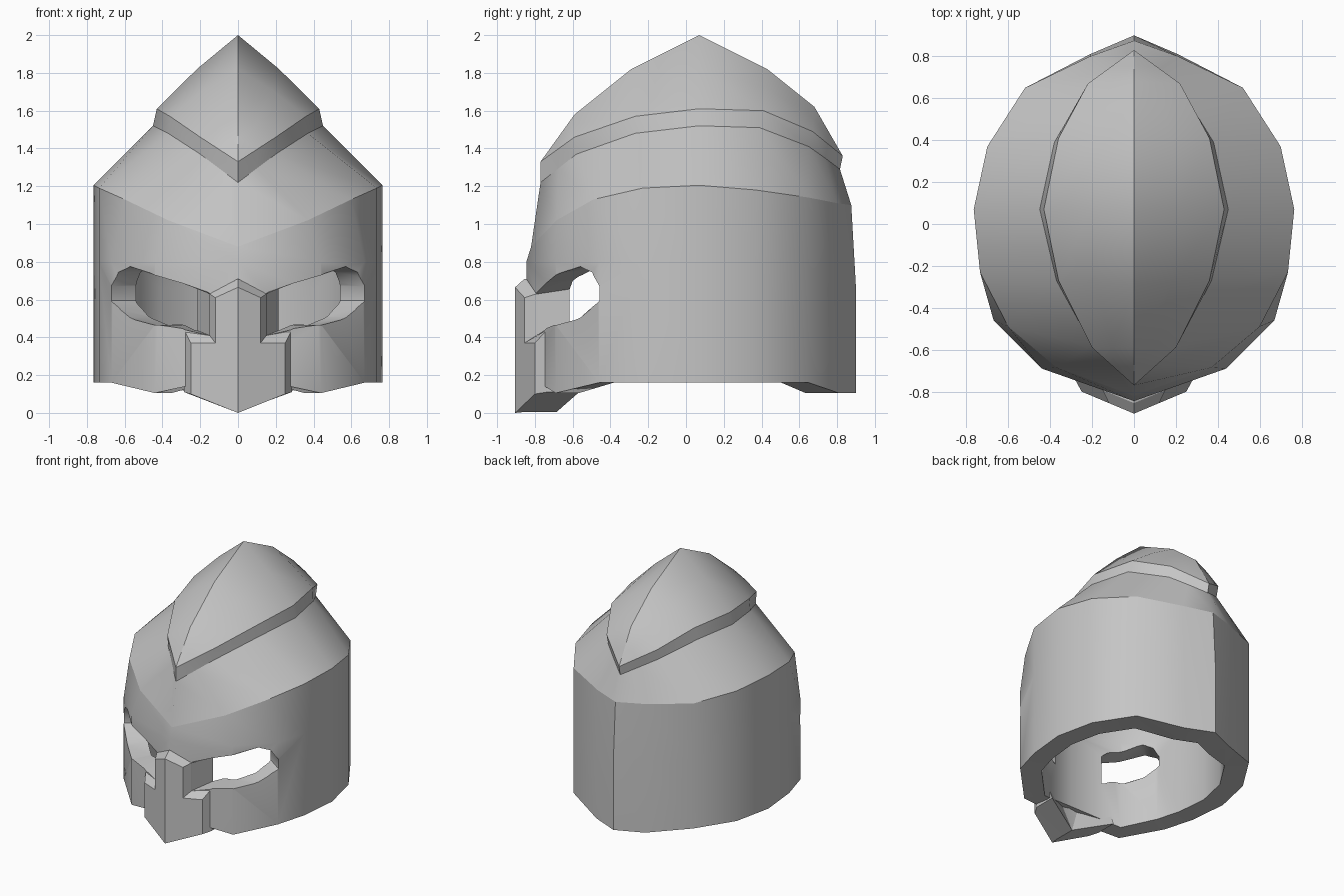
import bpy, bmesh, math

if "Cube" in bpy.data.objects:
    bpy.data.objects.remove(bpy.data.objects["Cube"], do_unlink=True)

steel = bpy.data.materials.new("grey_steel")
steel.use_nodes = True
grey = (0.56, 0.56, 0.56, 1)
steel.diffuse_color = grey
steel.node_tree.nodes["Principled BSDF"].inputs["Base Color"].default_value = grey


def finish(name, bm):
    """Clean a bmesh and turn it into an object."""
    bmesh.ops.remove_doubles(bm, verts=bm.verts, dist=0.0005)
    bmesh.ops.dissolve_degenerate(bm, edges=bm.edges, dist=0.0001)
    bmesh.ops.recalc_face_normals(bm, faces=bm.faces)
    mesh = bpy.data.meshes.new(name)
    bm.to_mesh(mesh)
    bm.free()
    mesh.materials.append(steel)
    obj = bpy.data.objects.new(name, mesh)
    bpy.context.collection.objects.link(obj)
    return obj


def shade(obj, degrees):
    bpy.ops.object.select_all(action='DESELECT')
    obj.select_set(True)
    bpy.context.view_layer.objects.active = obj
    bpy.ops.object.shade_smooth_by_angle(angle=math.radians(degrees))


def ring(half):
    """Mirror a front-to-back half row into a closed loop."""
    return half + [(-x, y, z) for x, y, z in half[-2:0:-1]]


def loft(bm, rows):
    loops = [[bm.verts.new(p) for p in row] for row in rows]
    n = len(loops[0])
    for a, b in zip(loops, loops[1:]):
        for i in range(n):
            j = (i + 1) % n
            bm.faces.new((a[i], a[j], b[j], b[i]))
    return loops


# Helmet shell rows, each listed from front centre to back centre
plan = [(0, -.845), (.44, -.69), (.67, -.46), (.735, -.23), (.765, .07),
        (.70, .37), (.52, .65), (.21, .81), (0, .9)]
rim_z = [.2, .105, .16, .16, .16, .16, .16, .105, .105]
rim = [(x, y, z) for (x, y), z in zip(plan, rim_z)]
wall = [(x, y, .8 if y < .6 else .66) for x, y in plan]
brow = [(0, -.82, .88), (.37, -.685, 1.02), (.60, -.49, 1.13), (.735, -.23, 1.19),
        (.765, .07, 1.205), (.70, .37, 1.18), (.52, .65, 1.14), (.21, .80, 1.11),
        (0, .875, 1.10)]
crest_low = [(0, -.77, 1.22), (.1, -.675, 1.295), (.2, -.58, 1.37), (.37, -.27, 1.48),
             (.45, .07, 1.52), (.38, .39, 1.51), (.22, .65, 1.41), (.11, .735, 1.35),
             (0, .815, 1.29)]
crest_top = [(0, -.77, 1.33), (.1, -.68, 1.395), (.2, -.59, 1.46), (.36, -.27, 1.57),
             (.43, .07, 1.61), (.36, .41, 1.60), (.22, .67, 1.49), (.11, .75, 1.425),
             (0, .83, 1.36)]
ridge = [(0, y, z) for y, z in ((-.77, 1.33), (-.68, 1.455), (-.59, 1.58), (-.29, 1.82),
                                (.07, 2), (.43, 1.82), (.68, 1.62), (.755, 1.49), (.83, 1.36))]
dome = [((a[0] + b[0]) / 2, (a[1] + b[1]) / 2, (a[2] + b[2]) / 2 + .04 * a[0])
        for a, b in zip(crest_top, ridge)]


def inset(row, scale, drop):
    return [(x * scale, y * scale - .015, z - drop) for x, y, z in row]


rows = [ridge, dome, crest_top, crest_low, brow, wall, rim,
        inset(rim, .8, 0), inset(wall, .8, 0), inset(brow, .8, .05),
        inset(crest_low, .78, .09), inset(dome, .75, .15), inset(ridge, .72, .2)]
bm = bmesh.new()
loft(bm, [ring(r) for r in rows])
shell = finish("helmet_shell", bm)

# Eye openings: outer x, y, inner x, y, bottom z, top z, rise towards the inside
eye = [(.125, -.85, .225, -.585, .40, .62, .04), (.30, -.80, .28, -.555, .44, .68, .03),
       (.47, -.74, .355, -.52, .465, .73, 0), (.63, -.615, .43, -.42, .505, .775, 0),
       (.70, -.55, .48, -.375, .56, .745, 0), (.74, -.505, .51, -.345, .595, .67, 0)]
for side, label in ((1, "left"), (-1, "right")):
    bm = bmesh.new()
    sections = [[(side * ox, oy, low), (side * ox, oy, high),
                 (side * ix, iy, high + rise), (side * ix, iy, low + rise)]
                for ox, oy, ix, iy, low, high, rise in eye]
    loops = loft(bm, sections)
    bm.faces.new(loops[0])
    bm.faces.new(loops[-1])
    cutter = finish(label + "_eye_cutter", bm)
    cutter.hide_render = True
    mod = shell.modifiers.new(label + "_eye", 'BOOLEAN')
    mod.operation = 'DIFFERENCE'
    mod.solver = 'EXACT'
    mod.object = cutter
    bpy.context.view_layer.objects.active = shell
    bpy.ops.object.modifier_apply(modifier=mod.name)
    bpy.data.objects.remove(cutter, do_unlink=True)
shade(shell, 42)


# Crisp creases along the brow, both crest borders and the centre ridge
def on_row(co, row):
    return any(abs(abs(co.x) - x) + abs(co.y - y) + abs(co.z - z) < .002 for x, y, z in row)


for e in shell.data.edges:
    a, b = (shell.data.vertices[i].co for i in e.vertices)
    if any(on_row(a, r) and on_row(b, r) for r in (brow, crest_low, crest_top, ridge)):
        e.use_edge_sharp = True
    elif min(a.z, b.z) > 1.5 and on_row(a, ridge) != on_row(b, ridge):
        e.use_edge_sharp = False

# Nose guard: narrow bridge over a wider chin plate, with chamfered edges
face = [(0, .665), (.12, .61), (.12, .37), (.25, .37), (.25, .1), (0, 0)]
edge = [(0, .71), (.15, .63), (.15, .41), (.285, .44), (.285, .11), (0, .005)]


def guard_layer(profile, offset, chin=0):
    half = [(x, -.905 + .42 * x + offset + (chin if z < .2 else 0), z) for x, z in profile]
    return ring(half)


bm = bmesh.new()
layers = loft(bm, [guard_layer(face, 0), guard_layer(edge, .05),
                   guard_layer(edge, .10, .12)])
n = len(layers[0])
for loop in (layers[0], layers[-1]):
    # Caps are split along the centre ridge, bridge and chin separately
    for s in (1, -1):
        v = [loop[(s * i) % n] for i in range(6)]
        bm.faces.new((v[0], v[1], v[2], v[5]))
        bm.faces.new((v[2], v[3], v[4], v[5]))
nose = finish("nose_guard", bm)
shade(nose, 20)
